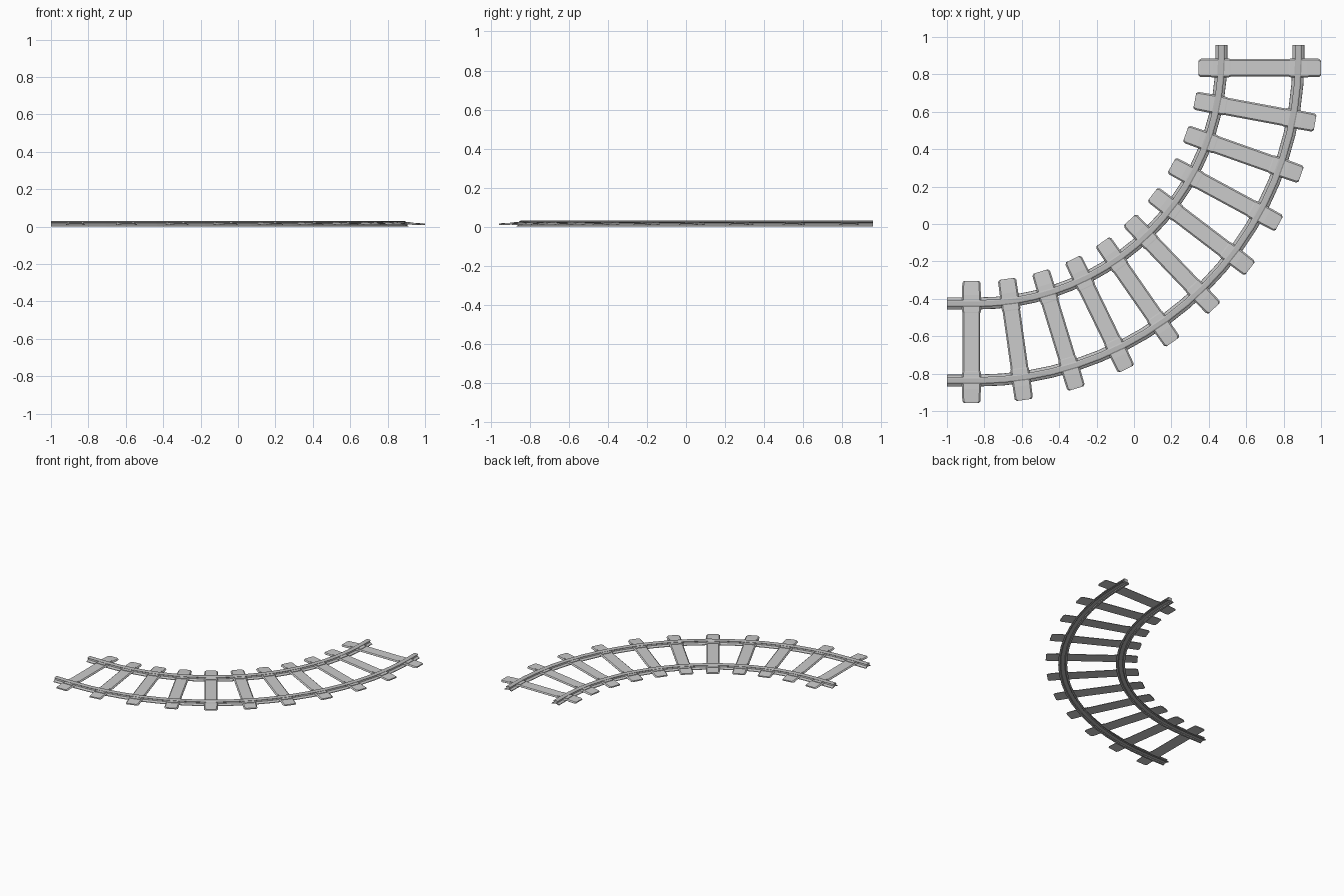
import bpy, bmesh
from math import sin, cos, radians
from mathutils import Matrix, Vector

if "Cube" in bpy.data.objects:
    bpy.data.objects.remove(bpy.data.objects["Cube"])

CX, CY, R = -0.840, 0.882, 1.513      # centre and radius of the track's middle line
GAUGE = 0.206                         # half the distance between the rails

# dark grey steel
steel = bpy.data.materials.new("dark_grey")
steel.diffuse_color = (0.56, 0.56, 0.56, 1)
steel.use_nodes = True
steel.node_tree.nodes["Principled BSDF"].inputs["Base Color"].default_value = steel.diffuse_color
rail_steel = bpy.data.materials.new("rail_grey")
rail_steel.diffuse_color = (0.5, 0.5, 0.5, 1)
rail_steel.use_nodes = True
rail_steel.node_tree.nodes["Principled BSDF"].inputs["Base Color"].default_value = rail_steel.diffuse_color


def finish(name, bm, mat=steel):
    bmesh.ops.recalc_face_normals(bm, faces=bm.faces)
    me = bpy.data.meshes.new(name)
    bm.to_mesh(me)
    bm.free()
    me.materials.append(mat)
    ob = bpy.data.objects.new(name, me)
    bpy.context.collection.objects.link(ob)
    return ob


def loft(bm, rings):
    # skin a list of closed rings and cap both ends
    vs = [[bm.verts.new(p) for p in r] for r in rings]
    n = len(rings[0])
    for a, b in zip(vs, vs[1:]):
        for i in range(n):
            j = (i + 1) % n
            bm.faces.new((a[i], a[j], b[j], b[i]))
    bm.faces.new(vs[0])
    bm.faces.new(vs[-1])


# rail cross-section: hollow underside, sloping foot, web and head (half, then mirrored)
half = [(0.014, 0.006), (0.018, 0.0), (0.032, 0.0), (0.031, 0.004), (0.015, 0.013),
        (0.013, 0.020), (0.018, 0.023), (0.018, 0.027), (0.011, 0.031)]
profile = half + [(-x, z) for x, z in reversed(half)]


def rail(name, offset, steps=20):
    r = R + offset
    # straight lead-in, quarter turn, straight lead-out: (point, outward direction)
    path = [(Vector((-1.0, CY - r, 0)), Vector((0, -1, 0)))]
    for i in range(steps + 1):
        a = radians(90 * i / steps)
        d = Vector((sin(a), -cos(a), 0))
        path.append((Vector((CX, CY, 0)) + d * r, d))
    path.append((Vector((CX + r, 0.957, 0)), Vector((1, 0, 0))))
    bm = bmesh.new()
    loft(bm, [[p + d * x + Vector((0, 0, z)) for x, z in profile] for p, d in path])
    finish(name, bm, rail_steel)


rail("inner_rail", -GAUGE)
rail("outer_rail", GAUGE)

# sleeper stations along half its length: position, half width, top height
stations = [(0.327, 0.040, 0.017), (0.316, 0.049, 0.018), (0.25, 0.050, 0.0215),
            (0.165, 0.050, 0.0215), (0.155, 0.047, 0.0205)]
stations += [(-u, w, z) for u, w, z in reversed(stations)]


def sleeper(name, matrix):
    bm = bmesh.new()
    loft(bm, [[(u, -w, z - 0.009), (u, -w, z - 0.007), (u, -w + 0.008, z),
               (u, w - 0.008, z), (u, w, z - 0.007), (u, w, z - 0.009)]
              for u, w, z in stations])
    bm.transform(matrix)
    finish(name, bm)


def clips(name, matrix):
    # a pair of plates holding each rail down
    bm = bmesh.new()
    for side in (-1, 1):
        for edge in (-1, 1):
            m = Matrix.Translation((side * GAUGE + edge * 0.031, 0, 0.022))
            bmesh.ops.create_cube(bm, size=1, matrix=m @ Matrix.Diagonal((0.028, 0.072, 0.006, 1)))
    bm.transform(matrix)
    finish(name, bm)


# eleven sleepers fanned around the turn
for i in range(11):
    a = radians(-1.1 + 8.93 * i)
    tilt = radians(0 if i == 0 else 90 if i == 10 else -0.9 + 8.93 * i)
    pos = Vector((CX + R * sin(a), CY - R * cos(a), 0))
    m = Matrix.Translation(pos) @ Matrix.Rotation(tilt - radians(90), 4, 'Z')
    sleeper(f"sleeper_{i + 1}", m)
    clips(f"rail_clips_{i + 1}", m)
